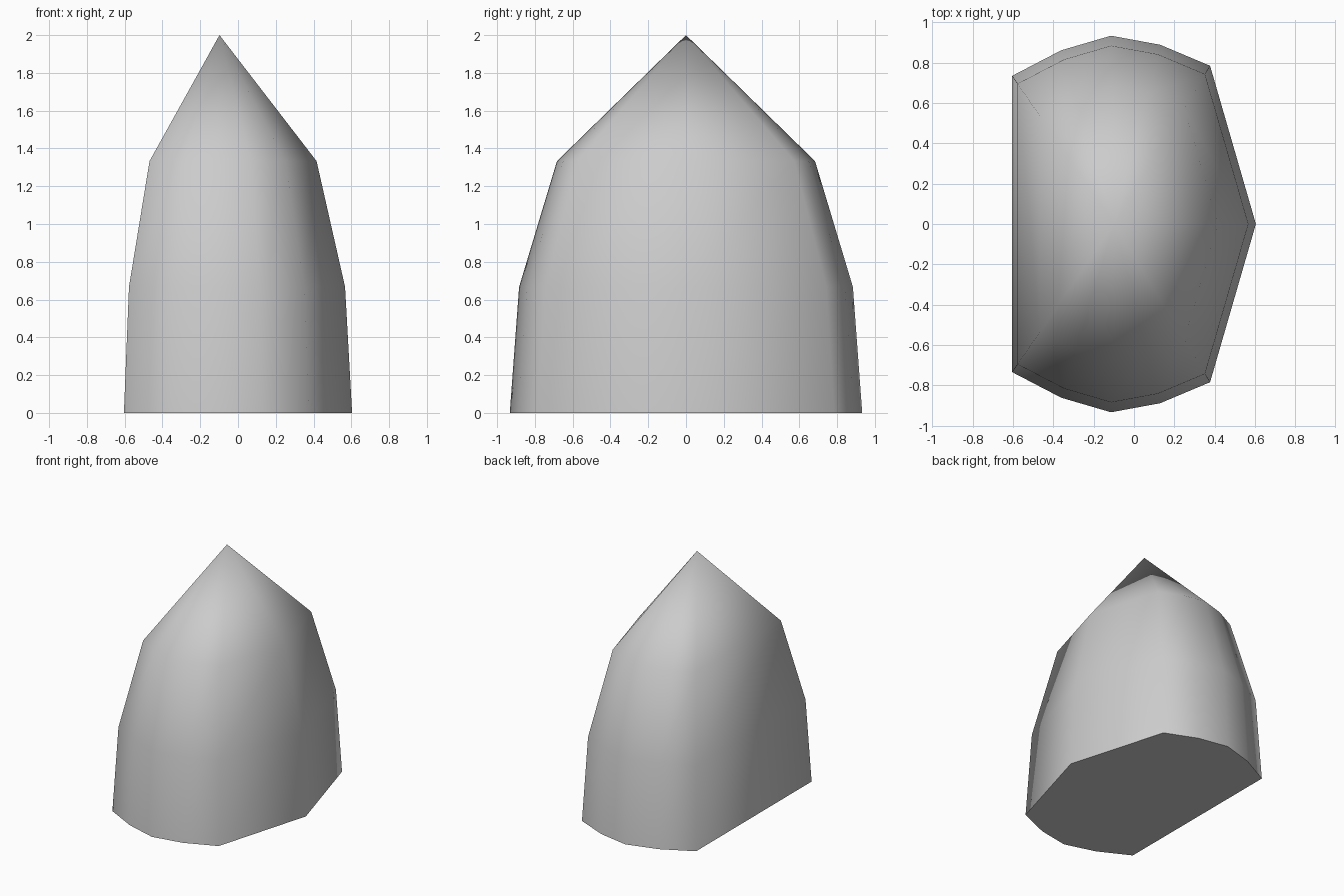
import bpy
import bmesh
import math

cube = bpy.data.objects.get("Cube")
if cube:
    bpy.data.objects.remove(cube, do_unlink=True)

# Plain grey material
grey = bpy.data.materials.new("light_grey")
grey.use_nodes = True
colour = (0.6, 0.6, 0.6, 1)
grey.diffuse_color = colour
grey.node_tree.nodes["Principled BSDF"].inputs["Base Color"].default_value = colour

# Half of the base outline, mirrored across y = 0
half = [(0.377, 0.784), (0.13, 0.888), (-0.114, 0.933), (-0.36, 0.861), (-0.604, 0.734)]
outline = [(0.604, 0)] + half + [(x, -y) for x, y in reversed(half)]

# Outline shrinks towards the tip at each level
tip = (-0.098, 0, 2)
levels = [(0, 1), (0.667, 0.947), (1.333, 0.732)]

bm = bmesh.new()
rings = [[bm.verts.new((tip[0] + (x - tip[0]) * s, y * s, z)) for x, y in outline]
         for z, s in levels]
apex = bm.verts.new(tip)
count = len(outline)

# Walls between rings, then the pointed cap and the base
for i in range(count):
    j = (i + 1) % count
    for low, high in zip(rings, rings[1:]):
        bm.faces.new((low[i], low[j], high[j], high[i]))
    bm.faces.new((rings[-1][i], rings[-1][j], apex))
bm.faces.new(rings[0][::-1])
bmesh.ops.recalc_face_normals(bm, faces=bm.faces)

mesh = bpy.data.meshes.new("pointed_dome")
bm.to_mesh(mesh)
bm.free()
mesh.materials.append(grey)
dome = bpy.data.objects.new("pointed_dome", mesh)
bpy.context.collection.objects.link(dome)

# Smooth walls with a sharp base rim
bpy.ops.object.select_all(action="DESELECT")
dome.select_set(True)
bpy.context.view_layer.objects.active = dome
bpy.ops.object.shade_smooth_by_angle(angle=math.radians(80))
